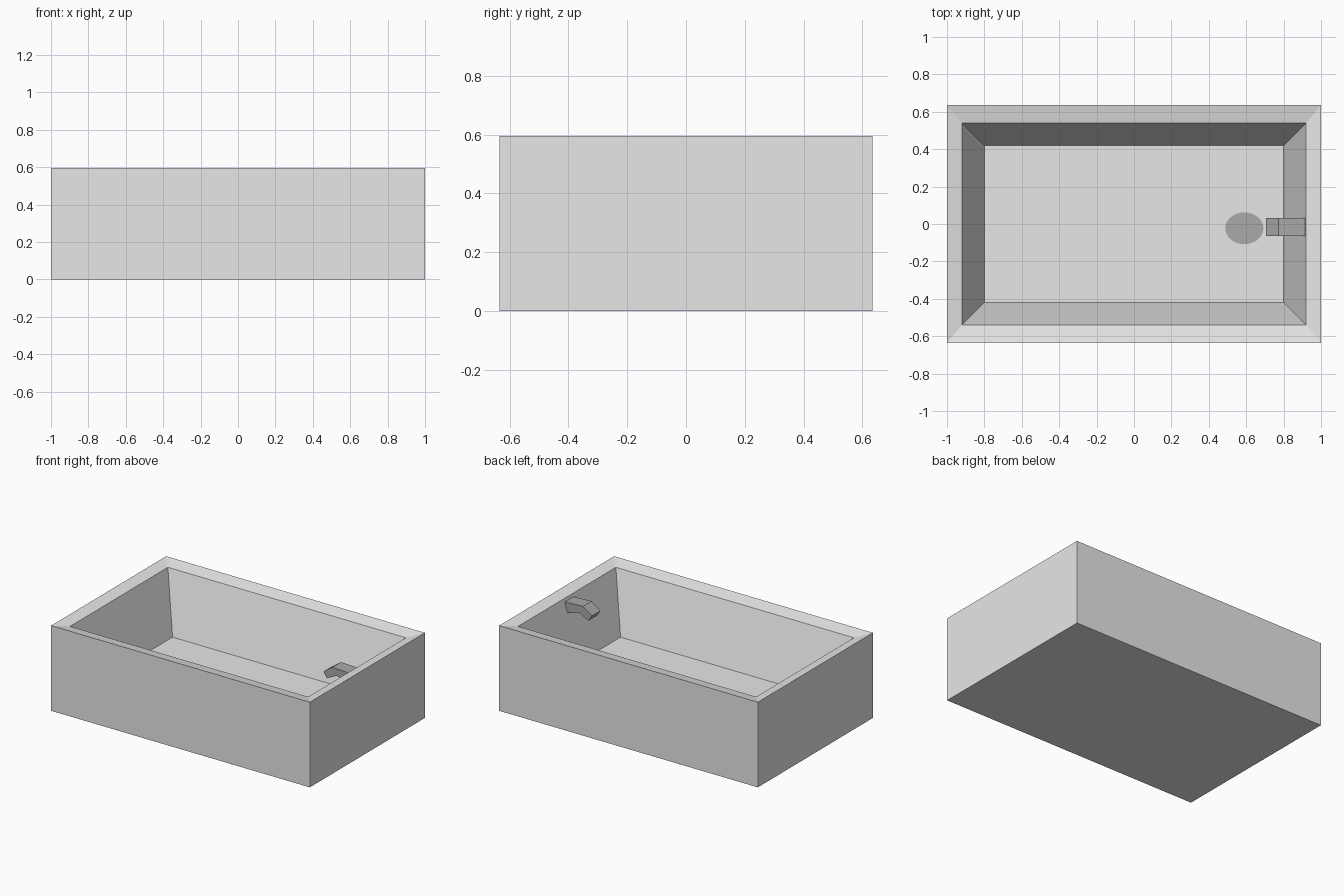
import bpy, bmesh, math

if "Cube" in bpy.data.objects:
    bpy.data.objects.remove(bpy.data.objects["Cube"])


def material(name, v):
    m = bpy.data.materials.new(name)
    m.diffuse_color = (v, v, v, 1)
    m.use_nodes = True
    m.node_tree.nodes["Principled BSDF"].inputs["Base Color"].default_value = m.diffuse_color
    return m


def finish(name, bm, mat):
    bmesh.ops.recalc_face_normals(bm, faces=bm.faces[:])
    me = bpy.data.meshes.new(name)
    bm.to_mesh(me)
    bm.free()
    me.materials.append(mat)
    ob = bpy.data.objects.new(name, me)
    bpy.context.collection.objects.link(ob)
    return ob


porcelain = material("light_grey", 0.8)
metal = material("mid_grey", 0.4)

# Basin: rectangular rings (half x, half y, z) from the underside over the rim to the floor
bm = bmesh.new()
rings = []
for hx, hy, z in [(1, 0.635, 0), (1, 0.635, 0.595), (0.92, 0.54, 0.575), (0.8, 0.42, 0.165)]:
    rings.append([bm.verts.new((sx * hx, sy * hy, z))
                  for sx, sy in ((-1, -1), (1, -1), (1, 1), (-1, 1))])
for a, b in zip(rings, rings[1:]):
    for i in range(4):
        j = (i + 1) % 4
        bm.faces.new((a[i], a[j], b[j], b[i]))
bm.faces.new(rings[0])
bm.faces.new(rings[-1])
finish("basin", bm, porcelain)

# Spout: bent side profile (x, z) extruded across y, set into the right inner wall
profile = [(0.916, 0.554), (0.773, 0.56), (0.705, 0.512),
           (0.73, 0.472), (0.805, 0.508), (0.896, 0.485)]
bm = bmesh.new()
sides = [[bm.verts.new((x, y, z)) for x, z in profile] for y in (-0.063, 0.033)]
n = len(profile)
for i in range(n):
    j = (i + 1) % n
    bm.faces.new((sides[0][i], sides[0][j], sides[1][j], sides[1][i]))
for s in sides:
    bm.faces.new(s)
finish("spout", bm, metal)

# Drain: thin oval plate on the floor
bm = bmesh.new()
bmesh.ops.create_cone(bm, cap_ends=True, segments=32, radius1=1, radius2=1, depth=1)
bmesh.ops.scale(bm, vec=(0.102, 0.085, 0.004), verts=bm.verts[:])
bmesh.ops.translate(bm, vec=(0.59, -0.023, 0.166), verts=bm.verts[:])
finish("drain", bm, metal)
